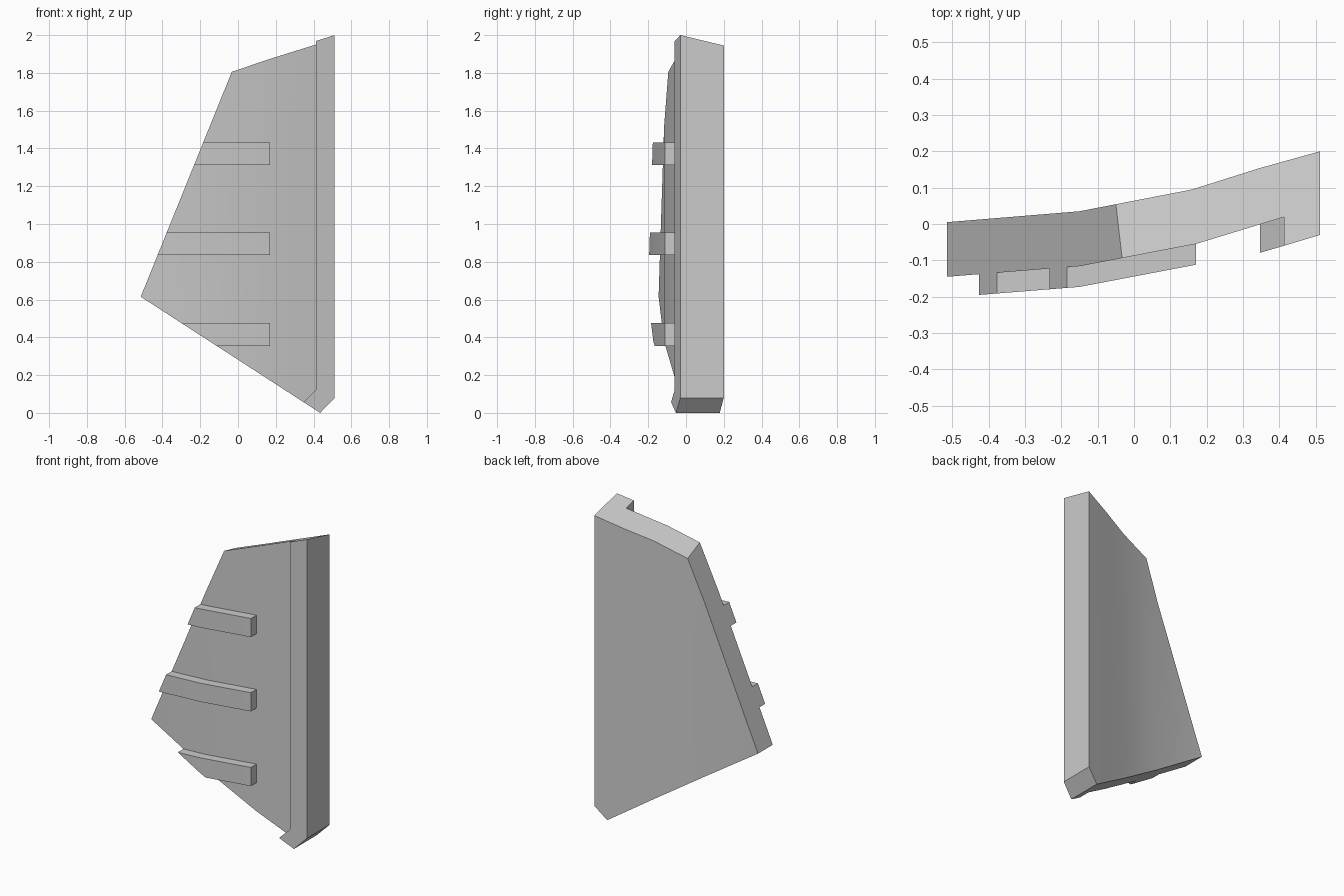
import bpy, bmesh
from mathutils import Vector

if "Cube" in bpy.data.objects:
    bpy.data.objects.remove(bpy.data.objects["Cube"])

# Panel cross-section seen from above (x, y); left end runs long and is trimmed
BACK = [(-0.60, -0.002), (-0.15, 0.035), (0.16, 0.095), (0.34, 0.152), (0.512, 0.20)]
FRONT = [(-0.60, -0.152), (-0.15, -0.116), (0.17, -0.055), (0.35, 0.0), (0.412, 0.019)]
RIB_DEPTH = 0.057

# Trimming planes: point on plane, outward direction
TOP = ((0.512, -0.03, 2.0), (-0.385, 0.24, 1))
LEFT = ((-0.515, 0, 0.615), (-1.185, 0, 0.48))
BOTTOM = ((0.435, 0, 0), (-0.615, 0, -0.95))
CORNER = ((0.435, 0, 0), (0.08, 0, -0.077))
FOOT_TOP = ((0.35, 0, 0.06), (-1, 0, 1))


def trimmed_extrusion(name, section, z0, z1, planes):
    """Extrude an xy outline upwards, then slice and cap it with planes."""
    bm = bmesh.new()
    face = bm.faces.new([bm.verts.new((x, y, z0)) for x, y in section])
    ext = bmesh.ops.extrude_face_region(bm, geom=[face])
    bmesh.ops.translate(bm, vec=(0, 0, z1 - z0),
                        verts=[v for v in ext["geom"] if isinstance(v, bmesh.types.BMVert)])
    for point, normal in planes:
        bmesh.ops.bisect_plane(bm, geom=bm.verts[:] + bm.edges[:] + bm.faces[:], dist=1e-6,
                               plane_co=Vector(point), plane_no=Vector(normal).normalized(),
                               clear_outer=True)
        bmesh.ops.holes_fill(bm, edges=[e for e in bm.edges if e.is_boundary], sides=0)
    bmesh.ops.recalc_face_normals(bm, faces=bm.faces[:])
    mesh = bpy.data.meshes.new(name)
    bm.to_mesh(mesh)
    bm.free()
    obj = bpy.data.objects.new(name, mesh)
    bpy.context.collection.objects.link(obj)
    bpy.ops.object.select_all(action='DESELECT')
    obj.select_set(True)
    bpy.context.view_layer.objects.active = obj
    bpy.ops.object.shade_smooth_by_angle(angle=0.5)
    return obj


# Curved panel with the raised lip along its right edge
lip = [(0.412, -0.06), (0.512, -0.03)]
trimmed_extrusion("curved_panel", FRONT + lip + BACK[::-1], -0.2, 2.3,
                  [TOP, LEFT, BOTTOM, CORNER])

# Small foot where the lip turns along the bottom edge
foot = [(0.33, -0.084), (0.412, -0.06), (0.412, 0.019), (0.35, 0.0), (0.33, -0.006)]
trimmed_extrusion("lip_foot", foot, -0.2, 0.4, [FOOT_TOP, BOTTOM])

# Three horizontal ribs following the panel's front curve
inner = FRONT[:3]
outer = [(x, y - RIB_DEPTH) for x, y in inner]
for i, z in enumerate((0.355, 0.835, 1.312)):
    trimmed_extrusion(f"rib_{i + 1}", outer + inner[::-1], z, z + 0.12, [LEFT, BOTTOM])
